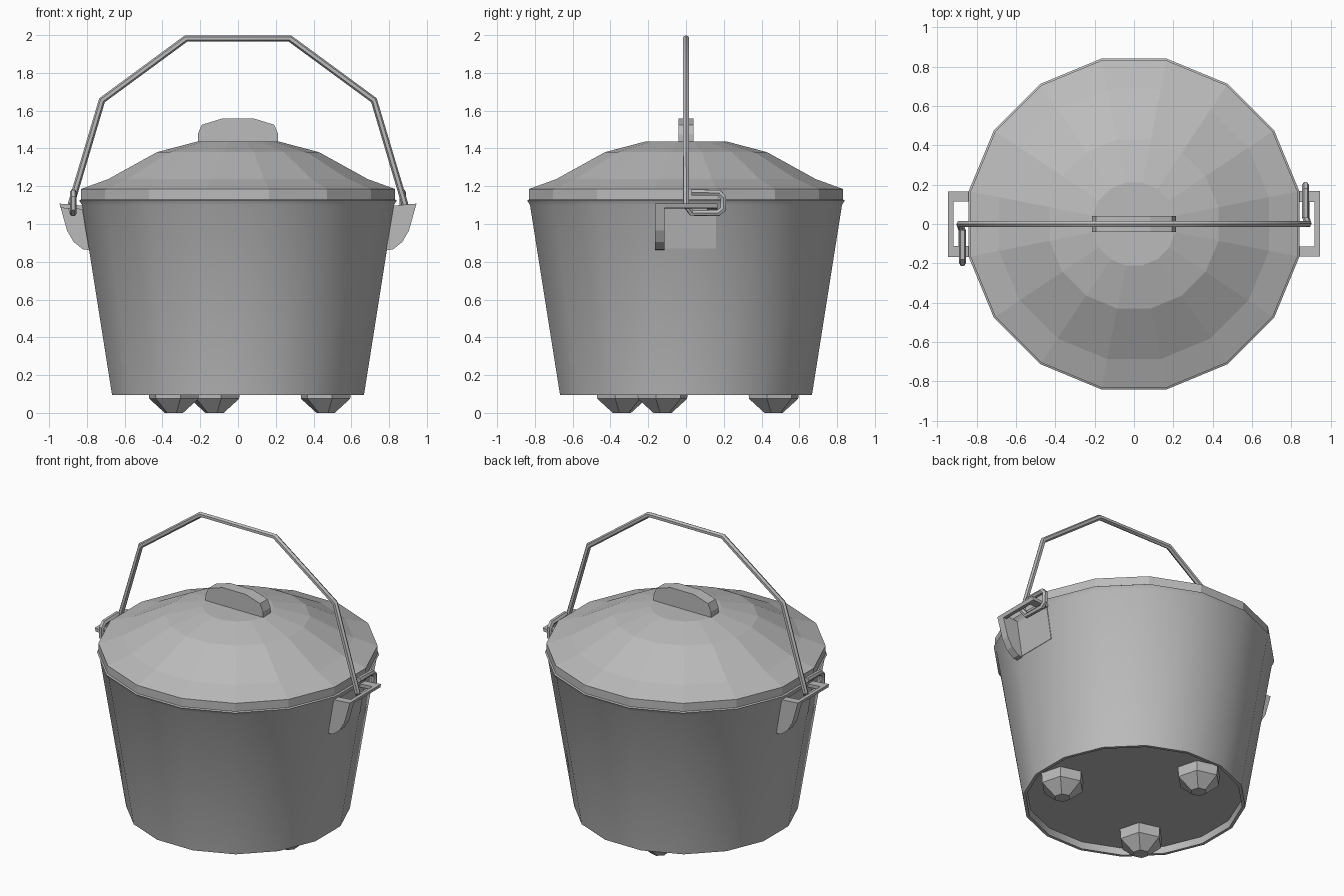
import bpy, bmesh, math
from mathutils import Matrix, Vector

cube = bpy.data.objects.get("Cube")
if cube:
    bpy.data.objects.remove(cube, do_unlink=True)

iron = bpy.data.materials.new("grey_iron")
iron.use_nodes = True
iron.diffuse_color = (0.5, 0.5, 0.5, 1)
iron.node_tree.nodes["Principled BSDF"].inputs["Base Color"].default_value = (0.5, 0.5, 0.5, 1)

SIDES = 16


def finish(name, bm, smooth=False):
    """Turn a bmesh into a named, coloured object."""
    bmesh.ops.recalc_face_normals(bm, faces=bm.faces)
    mesh = bpy.data.meshes.new(name)
    bm.to_mesh(mesh)
    bm.free()
    mesh.materials.append(iron)
    obj = bpy.data.objects.new(name, mesh)
    bpy.context.collection.objects.link(obj)
    if smooth:
        bpy.ops.object.select_all(action="DESELECT")
        obj.select_set(True)
        bpy.context.view_layer.objects.active = obj
        bpy.ops.object.shade_smooth_by_angle(angle=math.radians(35))
    return obj


def lathe(name, profile, sides=SIDES, centre=(0, 0), turn=math.pi / SIDES, smooth=False):
    """Stack polygon rings of (radius, height) and cap both ends."""
    bm = bmesh.new()
    rings = []
    for r, z in profile:
        angles = [turn + math.tau * i / sides for i in range(sides)]
        rings.append([bm.verts.new((centre[0] + r * math.cos(a),
                                    centre[1] + r * math.sin(a), z)) for a in angles])
    for low, high in zip(rings, rings[1:]):
        for i in range(sides):
            j = (i + 1) % sides
            bm.faces.new((low[i], low[j], high[j], high[i]))
    bm.faces.new(rings[0])
    bm.faces.new(rings[-1])
    return finish(name, bm, smooth)


def prism(bm, outline, y0, y1):
    """Extrude an x-z outline along y."""
    face = bm.faces.new([bm.verts.new((x, y0, z)) for x, z in outline])
    out = bmesh.ops.extrude_face_region(bm, geom=[face])
    moved = [v for v in out["geom"] if isinstance(v, bmesh.types.BMVert)]
    bmesh.ops.translate(bm, verts=moved, vec=(0, y1 - y0, 0))


# Pot body with a small lip and a recessed underside
lathe("pot_body", [(0.655, 0.14), (0.66, 0.095), (0.68, 0.095), (0.842, 1.1),
                   (0.857, 1.125), (0.84, 1.135)], smooth=True)

# Faceted lid
lathe("lid", [(0.848, 1.13), (0.848, 1.185), (0.70, 1.238), (0.438, 1.38), (0.215, 1.438)])

# Lid grip
bm = bmesh.new()
half = [(0.213, 1.42), (0.213, 1.475), (0.192, 1.525), (0.085, 1.558)]
prism(bm, half + [(-x, z) for x, z in reversed(half)], -0.04, 0.04)
finish("lid_grip", bm)

# Three stubby feet
for n, degrees in enumerate((-15, 105, 225)):
    a = math.radians(degrees)
    lathe(f"foot_{n + 1}", [(0.05, 0), (0.135, 0.075), (0.14, 0.15)], sides=6,
          centre=(0.48 * math.cos(a), 0.48 * math.sin(a)), turn=a)

# Side ears, the second turned half way round
for name, turn in (("left_ear", 0), ("right_ear", math.pi)):
    bm = bmesh.new()
    # curved cheek
    prism(bm, [(0.78, 0.862), (0.82, 0.865), (0.87, 0.905), (0.905, 0.965),
               (0.945, 1.108), (0.80, 1.095)], -0.165, -0.115)
    # slotted top frame
    top = [(0.80, 1.075), (0.938, 1.085), (0.945, 1.108), (0.80, 1.095)]
    prism(bm, top, 0.112, 0.167)
    prism(bm, [(0.917, 1.083), (0.938, 1.085), (0.945, 1.108), (0.917, 1.105)], -0.165, 0.165)
    # backing plate lying on the wall
    prism(bm, [(0.785, 0.87), (0.792, 0.87), (0.828, 1.09), (0.82, 1.09)], -0.115, 0.16)
    bmesh.ops.rotate(bm, verts=bm.verts, cent=(0, 0, 0), matrix=Matrix.Rotation(turn, 3, "Z"))
    finish(name, bm)

# Bail handle with a hook through each ear
side = [Vector(p) for p in (
    (0.275, 0, 1.982), (0.72, 0, 1.655), (0.885, 0, 1.1), (0.875, 0.03, 1.058),
    (0.872, 0.17, 1.058), (0.872, 0.198, 1.08), (0.872, 0.198, 1.14),
    (0.872, 0.175, 1.165), (0.872, 0.03, 1.168))]
path = [Vector((-p.x, -p.y, p.z)) for p in reversed(side)] + side
curve = bpy.data.curves.new("handle_path", "CURVE")
curve.dimensions = "3D"
curve.bevel_depth = 0.018
curve.bevel_resolution = 1
curve.use_fill_caps = True
spline = curve.splines.new("POLY")
spline.points.add(len(path) - 1)
for point, p in zip(spline.points, path):
    point.co = (*p, 1)
helper = bpy.data.objects.new("handle_path", curve)
bpy.context.collection.objects.link(helper)
bpy.context.view_layer.update()
bm = bmesh.new()
bm.from_mesh(helper.evaluated_get(bpy.context.evaluated_depsgraph_get()).to_mesh())
bpy.data.objects.remove(helper, do_unlink=True)
finish("handle", bm, smooth=True)
